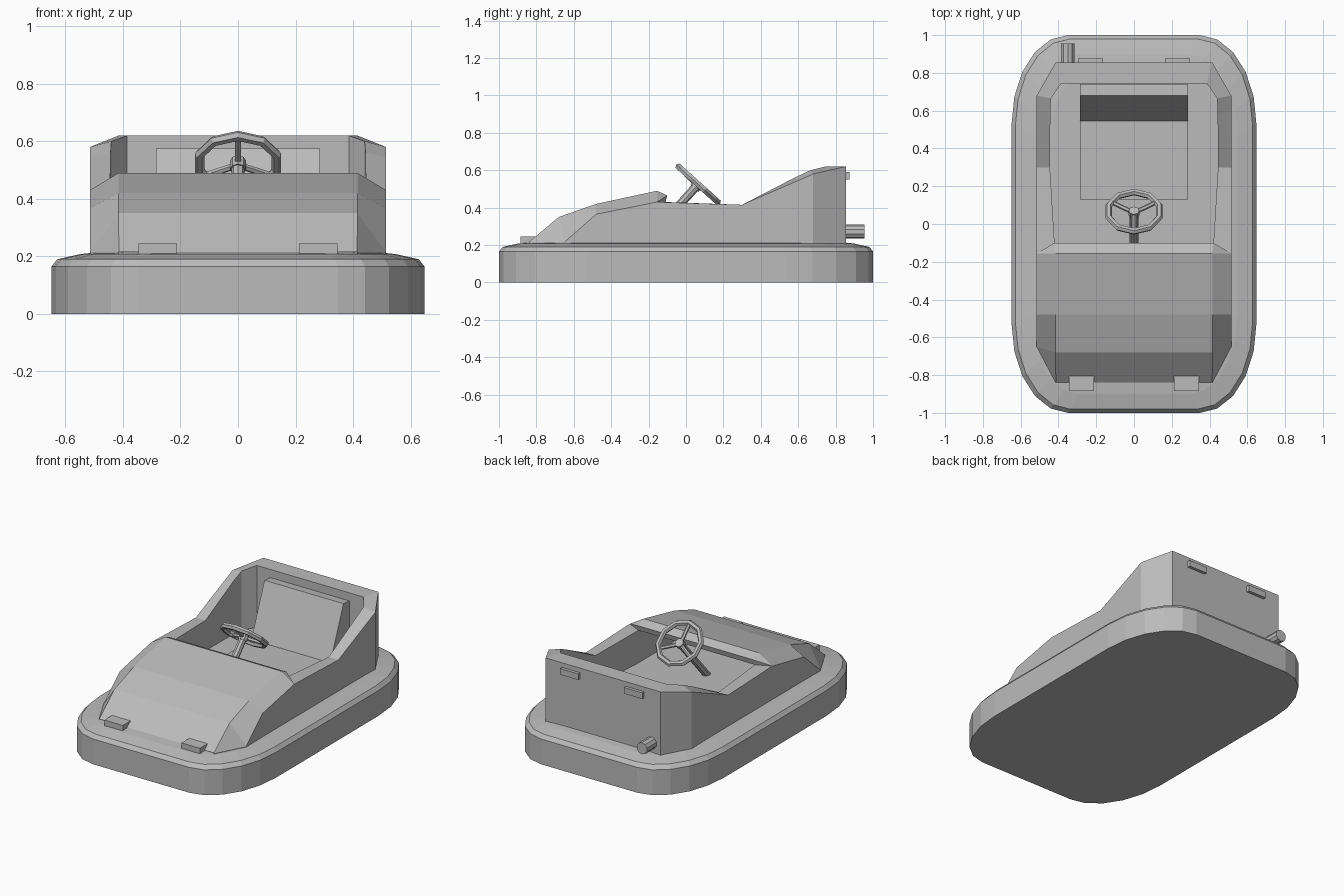
import bpy, bmesh
from math import cos, sin, pi, radians
from mathutils import Matrix, Vector

cube = bpy.data.objects.get("Cube")
if cube:
    bpy.data.objects.remove(cube)

GREY = (0.5, 0.5, 0.5, 1)
mat = bpy.data.materials.new("plain grey")
mat.use_nodes = True
mat.diffuse_color = GREY
mat.node_tree.nodes["Principled BSDF"].inputs["Base Color"].default_value = GREY


def finish(name, bm, mirror=False):
    bmesh.ops.remove_doubles(bm, verts=bm.verts, dist=0.0005)
    bmesh.ops.recalc_face_normals(bm, faces=bm.faces)
    me = bpy.data.meshes.new(name)
    bm.to_mesh(me)
    bm.free()
    me.materials.append(mat)
    ob = bpy.data.objects.new(name, me)
    bpy.context.collection.objects.link(ob)
    if mirror:
        ob.modifiers.new("Mirror", "MIRROR").use_clip = True
    return ob


def loft(bm, rows, closed=False):
    """Skin equal-length rows of points with quads."""
    grid = [[bm.verts.new(p) for p in row] for row in rows]
    for a, b in zip(grid, grid[1:]):
        n = len(a)
        for i in range(n if closed else n - 1):
            j = (i + 1) % n
            bm.faces.new((a[i], a[j], b[j], b[i]))
    return grid


def extrude_profile(name, profile, x0, x1, mirror=False):
    """Extrude a (y, z) outline along x."""
    bm = bmesh.new()
    grid = loft(bm, [[(x, y, z) for y, z in profile] for x in (x0, x1)], True)
    for ring in grid:
        bm.faces.new(ring)
    return finish(name, bm, mirror)


def rod(bm, a, b, radius, sides):
    a, b = Vector(a), Vector(b)
    turn = (b - a).to_track_quat("Z", "Y").to_matrix().to_4x4()
    bmesh.ops.create_cone(bm, cap_ends=True, segments=sides, radius1=radius, radius2=radius,
                          depth=(b - a).length, matrix=Matrix.Translation((a + b) / 2) @ turn)


# Rubber bumper: rounded outline lofted up through shrinking rings
RX, RY, STEPS = 0.30, 0.47, 5
outline = []
for k, (sx, sy) in enumerate([(1, 1), (-1, 1), (-1, -1), (1, -1)]):
    for i in range(STEPS + 1):
        t = pi / 2 * (i if k % 2 == 0 else STEPS - i) / STEPS
        outline.append((sx * (0.348 + RX * cos(t)), sy * (0.53 + RY * sin(t))))
bm = bmesh.new()
rings = [[(x * (1 - d / 0.648), y * (1 - d), z) for x, y in outline]
         for d, z in [(0, 0), (0, 0.165), (0.02, 0.19), (0.1, 0.208), (0.2, 0.218)]]
grid = loft(bm, rings, True)
bm.faces.new(grid[0])
bm.faces.new(grid[-1])
finish("bumper_base", bm)

# Body shell: half of it, mirrored
FLOOR = 0.2
corner, lip = (0.515, -0.155, 0.43), (0.42, -0.10, 0.465)
under_lip = (0.42, -0.11, 0.43)
hood = [((0.415, -0.84, 0.215), (0.414, -0.84, 0.216)),
        ((0.515, -0.65, 0.215), (0.415, -0.68, 0.35)),
        ((0.515, -0.48, 0.365), (0.415, -0.48, 0.42)),
        (corner, (0.415, -0.155, 0.49))]
rim = [(corner, under_lip),
       ((0.515, 0.30, 0.415), (0.445, 0.30, 0.415)),
       ((0.515, 0.60, 0.545), (0.443, 0.58, 0.56)),
       ((0.515, 0.68, 0.58), (0.44, 0.665, 0.60)),
       ((0.415, 0.855, 0.62), (0.385, 0.745, 0.62)),
       ((0, 0.855, 0.62), (0, 0.745, 0.62))]
ceiling = [(0.42, -0.62, 0.215), (0.42, -0.46, 0.36), under_lip]


def at_floor(p):
    return (p[0], p[1], FLOOR)


def at_centre(p):
    return (0, p[1], p[2])


bm = bmesh.new()
loft(bm, [[at_floor(o), o, r, at_centre(r)] for o, r in hood])
loft(bm, [[at_floor(o), o, r, at_floor(r)] for o, r in rim])
loft(bm, [[at_floor(p), p, at_centre(p)] for p in ceiling])
ridge = hood[-1][1]
loft(bm, [[p, at_centre(p)] for p in (ridge, lip, under_lip)])
for tri in [(corner, ridge, lip), (corner, lip, under_lip)]:
    bm.faces.new([bm.verts.new(p) for p in tri])
finish("body_shell", bm, True)

# Seat: cushion and leaning backrest
extrude_profile("seat", [(0.13, 0.2), (0.13, 0.24), (0.545, 0.24), (0.68, 0.575),
                         (0.74, 0.57), (0.74, 0.2)], -0.285, 0.285)

# Lamps
extrude_profile("front_lamps", [(-0.885, 0.2), (-0.885, 0.245), (-0.80, 0.245), (-0.82, 0.2)],
                0.212, 0.345, True)
extrude_profile("rear_lamps", [(0.85, 0.55), (0.875, 0.55), (0.875, 0.59), (0.85, 0.59)],
                0.165, 0.297, True)

# Exhaust pipe
bm = bmesh.new()
rod(bm, (-0.35, 0.84, 0.272), (-0.35, 0.955, 0.272), 0.038, 10)
finish("exhaust_pipe", bm)

# Steering wheel: faceted rim, hub, three spokes and column
MAJOR, MINOR, SEGS, SIDES = 0.14, 0.018, 10, 6
bm = bmesh.new()
hoop = []
for i in range(SEGS + 1):
    a = pi / 2 + 2 * pi * i / SEGS
    ring = []
    for j in range(SIDES):
        b = 2 * pi * j / SIDES
        r = MAJOR + MINOR * cos(b)
        ring.append((r * cos(a), r * sin(a), MINOR * sin(b)))
    hoop.append(ring)
loft(bm, hoop, True)
for deg in (30, 150, 270):
    a = radians(deg)
    rod(bm, (0, 0, -0.01), (MAJOR * cos(a), MAJOR * sin(a), 0), 0.012, 6)
rod(bm, (0, 0, -0.03), (0, 0, 0.01), 0.028, 8)
rod(bm, (0, 0, -0.42), (0, 0, 0), 0.023, 8)
wheel = finish("steering_wheel", bm)
wheel.location = (0, 0.065, 0.525)
wheel.rotation_euler = (radians(-42), 0, 0)
